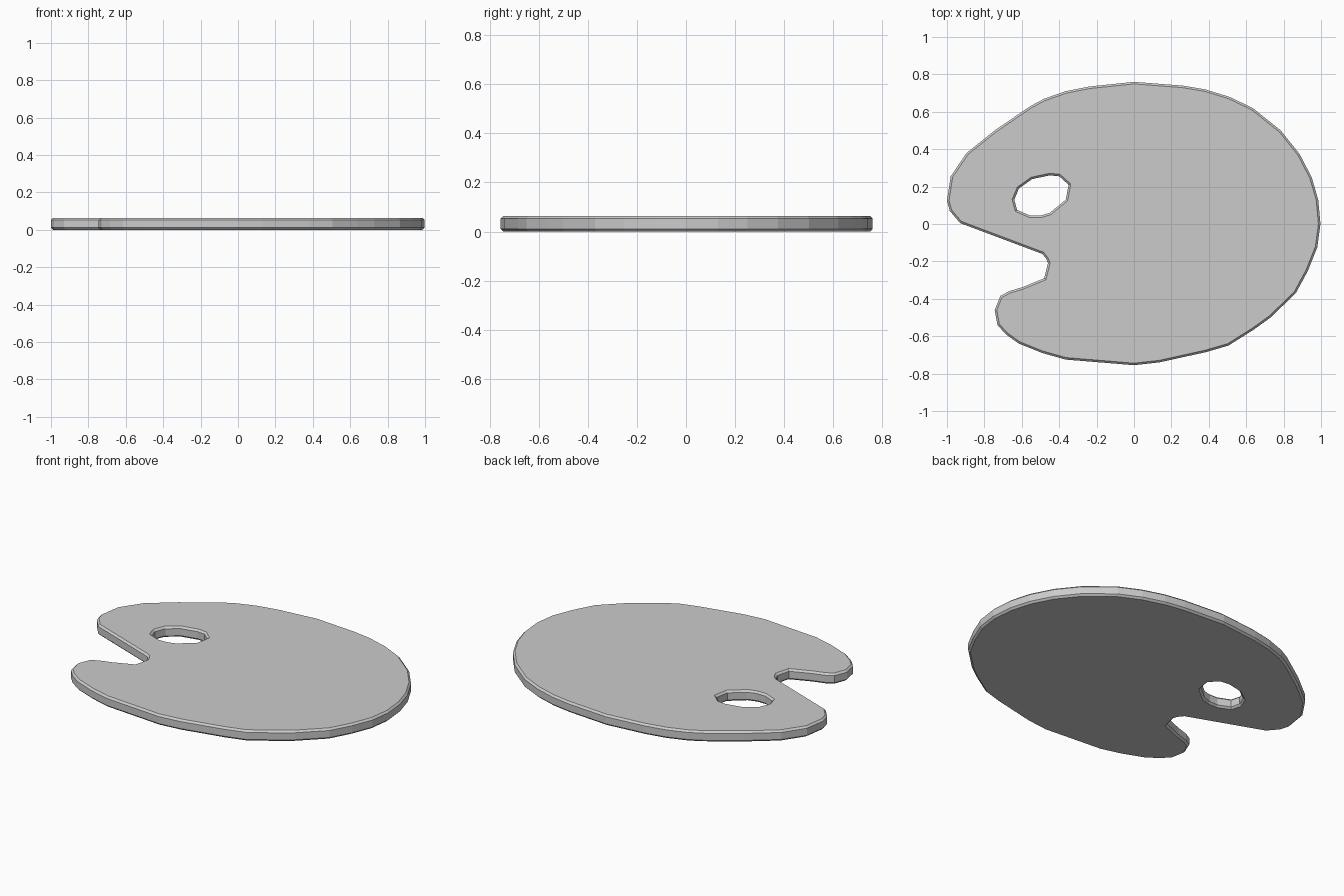
import bpy

if "Cube" in bpy.data.objects:
    bpy.data.objects.remove(bpy.data.objects["Cube"])

HEIGHT = 0.064
CHAMFER = 0.011

# Outer edge, clockwise from the back, with the thumb notch on the left
outline = [
    (0, .76), (.26, .74), (.38, .72), (.51, .68), (.635, .62), (.785, .50),
    (.885, .375), (.95, .25), (.985, .13), (.997, 0), (.98, -.125), (.93, -.25),
    (.865, -.37), (.73, -.50), (.64, -.565), (.505, -.65), (.385, -.685),
    (.135, -.74), (0, -.755), (-.12, -.745), (-.365, -.725), (-.49, -.69),
    (-.615, -.64), (-.685, -.59), (-.73, -.54), (-.745, -.46), (-.715, -.385),
    (-.67, -.36), (-.595, -.337), (-.48, -.29), (-.46, -.21), (-.47, -.185),
    (-.49, -.16), (-.93, .005), (-.985, .07), (-1, .125), (-.98, .255),
    (-.895, .38), (-.745, .50), (-.555, .63), (-.48, .67), (-.365, .71),
    (-.24, .735),
]

# Thumb hole
hole = [
    (-.64, .13), (-.615, .19), (-.545, .24), (-.45, .26), (-.40, .255),
    (-.35, .21), (-.365, .13), (-.45, .06), (-.50, .045), (-.555, .045),
    (-.625, .075),
]

# Chamfered flat board from a filled 2D curve
curve = bpy.data.curves.new("palette_board", 'CURVE')
curve.dimensions = '2D'
curve.fill_mode = 'BOTH'
curve.extrude = HEIGHT / 2 - CHAMFER
curve.bevel_depth = CHAMFER
curve.bevel_resolution = 0
curve.offset = -CHAMFER
for pts in (outline, hole):
    spline = curve.splines.new('POLY')
    spline.points.add(len(pts) - 1)
    for p, (x, y) in zip(spline.points, pts):
        p.co = (x, y, 0, 1)
    spline.use_cyclic_u = True
    spline.use_smooth = False

board = bpy.data.objects.new("palette_board", curve)
bpy.context.collection.objects.link(board)
board.location.z = HEIGHT / 2
bpy.context.view_layer.objects.active = board
board.select_set(True)
bpy.ops.object.convert(target='MESH')
bpy.ops.object.shade_flat()

# Weld the fill to the rim
bpy.ops.object.mode_set(mode='EDIT')
bpy.ops.mesh.select_all(action='SELECT')
bpy.ops.mesh.remove_doubles(threshold=0.0005)
bpy.ops.mesh.normals_make_consistent(inside=False)
bpy.ops.object.mode_set(mode='OBJECT')
